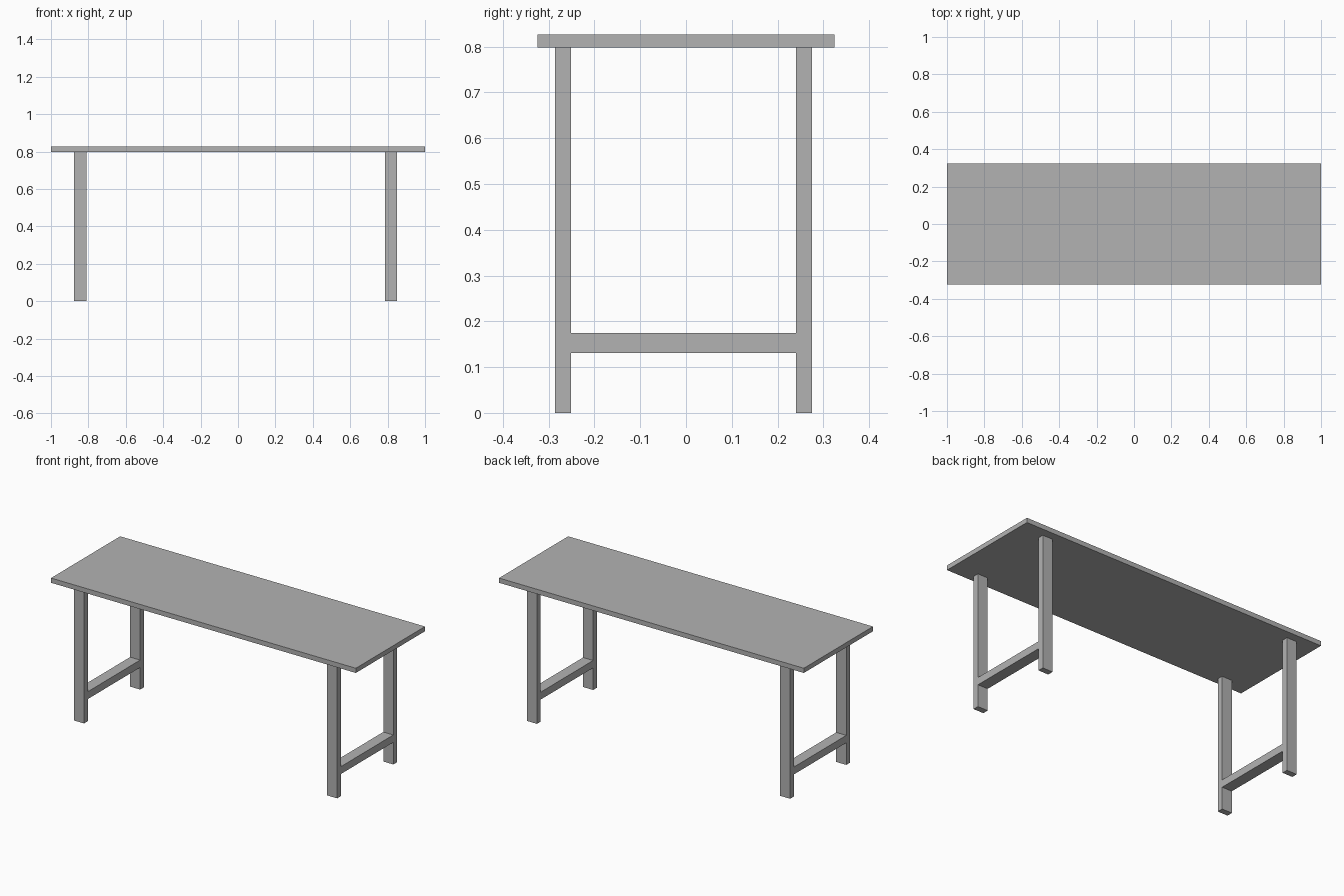
import bpy

cube = bpy.data.objects.get("Cube")
if cube:
    bpy.data.objects.remove(cube, do_unlink=True)

# Single plain grey
grey = bpy.data.materials.new("plain_grey")
grey.use_nodes = True
colour = (0.448, 0.448, 0.448, 1)
grey.diffuse_color = colour
grey.node_tree.nodes["Principled BSDF"].inputs["Base Color"].default_value = colour


def box(name, x, y, z):
    """Add a box spanning the given (low, high) range on each axis."""
    spans = (x, y, z)
    bpy.ops.mesh.primitive_cube_add(size=1, location=[(a + b) / 2 for a, b in spans])
    obj = bpy.context.object
    obj.name = name
    obj.scale = [b - a for a, b in spans]
    bpy.ops.object.transform_apply(location=False, rotation=False, scale=True)
    obj.data.materials.append(grey)
    return obj


TOP_BOTTOM = 0.798
FRONT_LEG_Y = (-0.286, -0.251)
BACK_LEG_Y = (0.24, 0.275)

# Table top
box("table_top", (-1, 1), (-0.324, 0.324), (TOP_BOTTOM, 0.826))

# Two end frames: a pair of legs joined by a low rail
for side, x in (("right", (-0.876, -0.81)), ("left", (0.785, 0.851))):
    box(f"front_leg_{side}", x, FRONT_LEG_Y, (0, TOP_BOTTOM))
    box(f"back_leg_{side}", x, BACK_LEG_Y, (0, TOP_BOTTOM))
    box(f"rail_{side}", x, (FRONT_LEG_Y[1], BACK_LEG_Y[0]), (0.131, 0.175))
